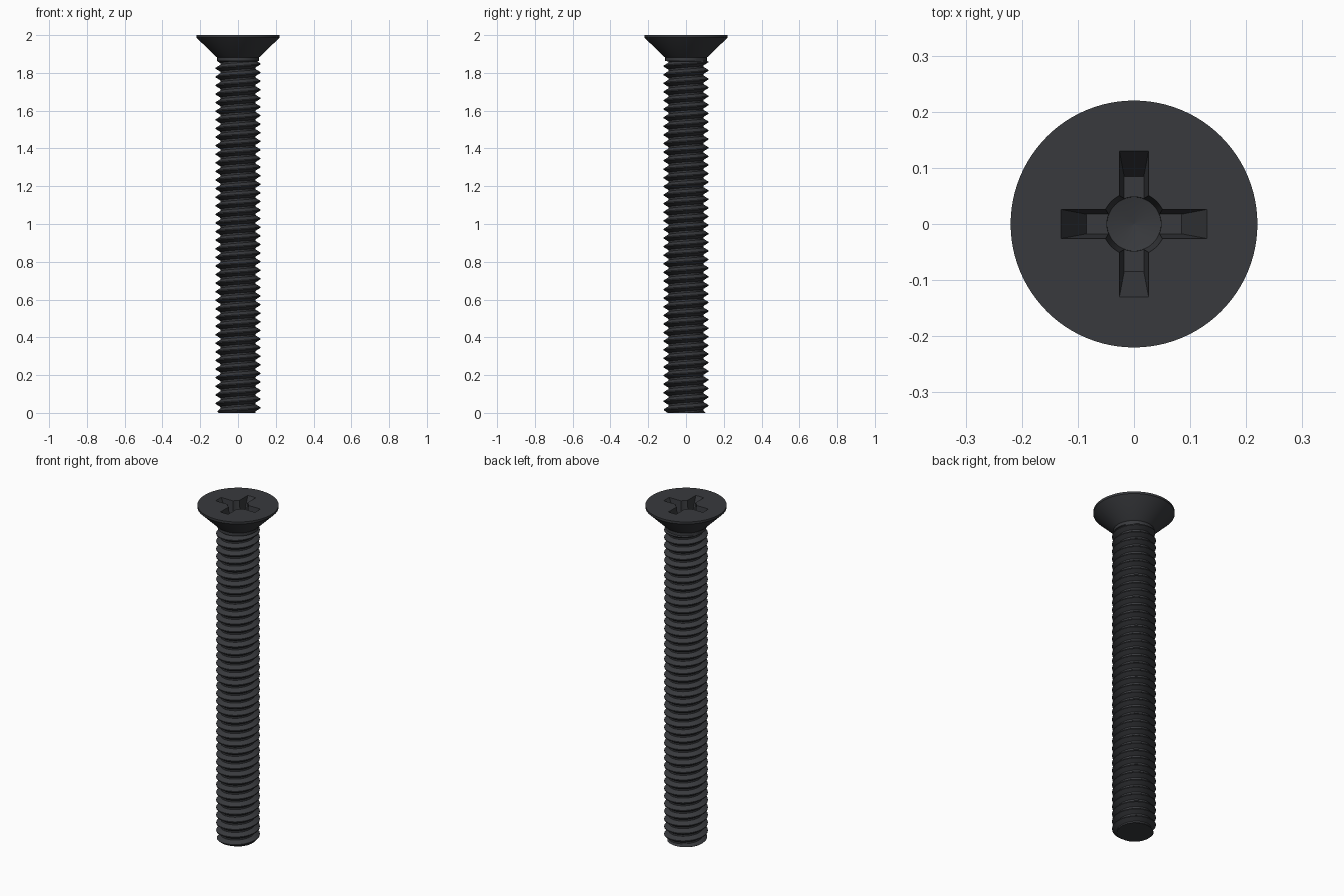
import bpy, bmesh
from math import cos, sin, pi, tau

if "Cube" in bpy.data.objects:
    bpy.data.objects.remove(bpy.data.objects["Cube"])

N = 96                      # segments around the screw
PITCH = 0.0455
R_OUT, R_ROOT = 0.118, 0.093
Z_END = 1.86                # thread stops below the head
# thread profile over one pitch: (fraction of pitch, radius)
PROFILE = [(0.0, R_ROOT), (0.2, R_ROOT), (0.54, R_OUT), (0.66, R_OUT), (1.0, R_ROOT)]


def thread_radius(z, turn):
    f = (z / PITCH - turn) % 1.0
    for (f0, r0), (f1, r1) in zip(PROFILE, PROFILE[1:]):
        if f <= f1:
            r = r0 + (r1 - r0) * (f - f0) / (f1 - f0)
            break
    return min(r, 0.103 + z)    # small chamfer at the tip


def make_object(name, bm):
    bmesh.ops.remove_doubles(bm, verts=bm.verts, dist=1e-5)
    bmesh.ops.holes_fill(bm, edges=[e for e in bm.edges if e.is_boundary], sides=0)
    bmesh.ops.recalc_face_normals(bm, faces=bm.faces)
    me = bpy.data.meshes.new(name)
    bm.to_mesh(me)
    bm.free()
    ob = bpy.data.objects.new(name, me)
    bpy.context.collection.objects.link(ob)
    return ob


def skin(bm, rows, closed):
    rows = [[bm.verts.new(p) for p in row] for row in rows]
    for a, b in zip(rows, rows[1:]):
        n = len(a)
        for i in range(n if closed else n - 1):
            j = (i + 1) % n
            bm.faces.new((a[i], a[j], b[j], b[i]))


# threaded shank (helical rows), then plain neck and countersunk head
rows = []
for k in range(-1, int(Z_END / PITCH) + 2):
    for f, _ in PROFILE[:-1]:
        row = []
        for i in range(N + 1):
            turn = i / N
            z = min(max(PITCH * (k + f + turn), 0.0), Z_END)
            r = thread_radius(z, turn)
            row.append((r * cos(tau * turn), r * sin(tau * turn), z))
        rows.append(row)
for r, z in [(0.110, Z_END + 0.004), (0.110, 1.882), (0.118, 1.887),
             (0.220, 1.987), (0.220, 2.0)]:
    rows.append([(r * cos(tau * i / N), r * sin(tau * i / N), z) for i in range(N + 1)])
bm = bmesh.new()
skin(bm, rows, False)
screw = make_object("countersunk_screw", bm)


# cross recess cutters: two tapered slots and a conical centre
def rect(a, b, z):
    return [(-a, -b, z), (a, -b, z), (a, b, z), (-a, b, z)]


def ring(r, z, n=48):
    return [(r * cos(tau * i / n), r * sin(tau * i / n), z) for i in range(n)]


cutters = {
    "slot_x": [rect(0.085, 0.0175, 1.91), rect(0.135, 0.027, 2.01)],
    "slot_y": [rect(0.0175, 0.085, 1.91), rect(0.027, 0.135, 2.01)],
    "centre": [ring(0.0005, 1.892), ring(0.048, 1.905), ring(0.058, 2.01)],
}
for name, rings in cutters.items():
    bm = bmesh.new()
    skin(bm, rings, True)
    cutter = make_object("recess_" + name, bm)
    cutter.hide_render = True
    bpy.context.view_layer.objects.active = screw
    mod = screw.modifiers.new(name, 'BOOLEAN')
    mod.operation, mod.solver, mod.object = 'DIFFERENCE', 'EXACT', cutter
    bpy.ops.object.modifier_apply(modifier=mod.name)
    bpy.data.objects.remove(cutter)

# black finish and smooth sides with sharp edges
mat = bpy.data.materials.new("black_steel")
mat.diffuse_color = (0.04, 0.042, 0.047, 1)
mat.use_nodes = True
mat.node_tree.nodes["Principled BSDF"].inputs["Base Color"].default_value = mat.diffuse_color
screw.data.materials.clear()
screw.data.materials.append(mat)
screw.select_set(True)
bpy.context.view_layer.objects.active = screw
bpy.ops.object.shade_smooth_by_angle(angle=pi / 6)
